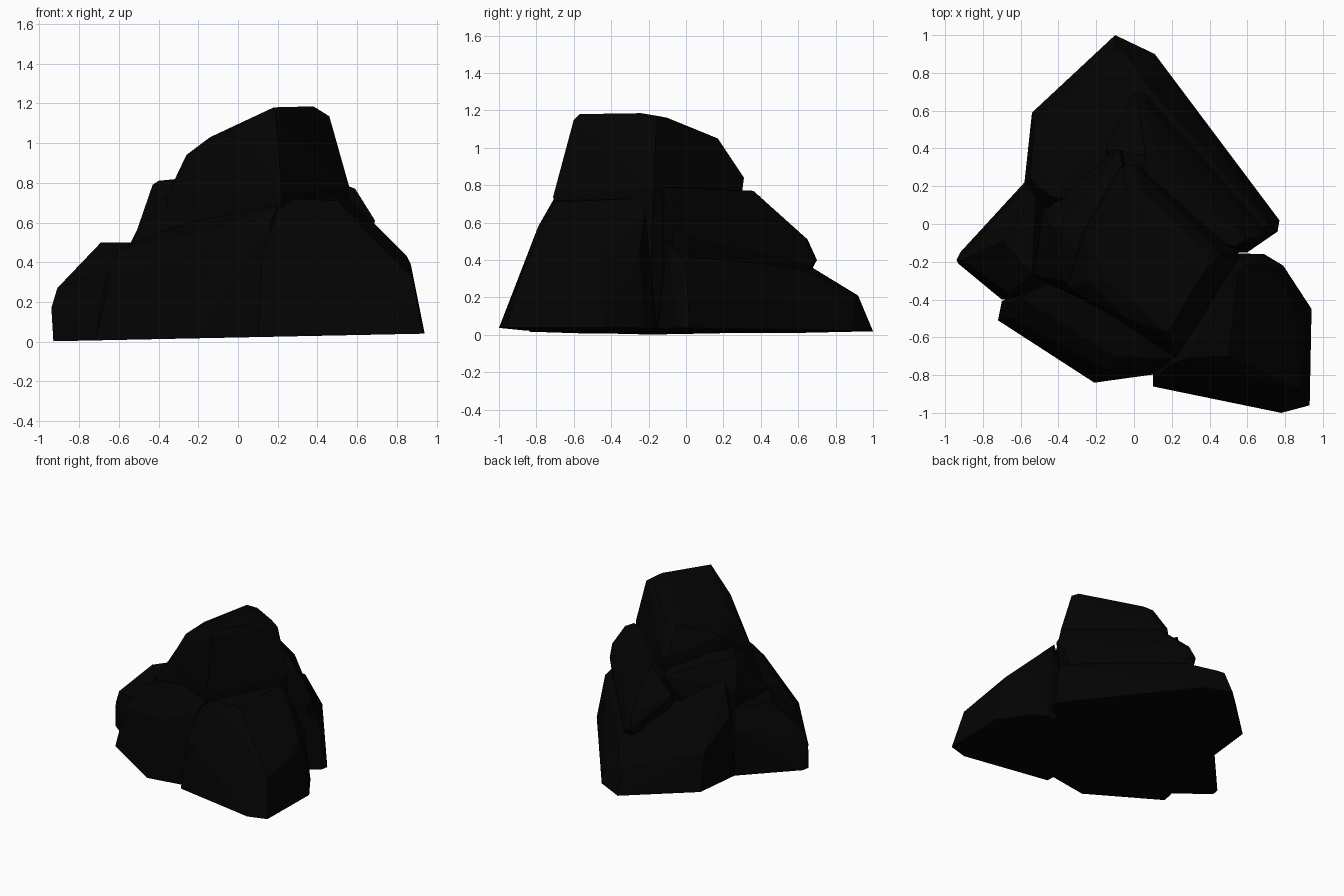
import bpy, bmesh

stone = bpy.data.materials.new("dark_stone")
stone.diffuse_color = (0.001, 0.001, 0.001, 1)


def rock(name, foot, upper):
    """Convex faceted boulder: foot outline on the tilted ground cut, plus upper corners."""
    bm = bmesh.new()
    for x, y in foot:
        bm.verts.new((x, y, 0.021 + 0.0205 * x))
    for p in upper:
        bm.verts.new(p)
    res = bmesh.ops.convex_hull(bm, input=bm.verts[:])
    junk = {v for v in res["geom_interior"] + res["geom_unused"]
            if isinstance(v, bmesh.types.BMVert) and v.is_valid}
    loose = [v for v in bm.verts if v in junk or not v.link_faces]
    bmesh.ops.delete(bm, geom=loose, context='VERTS')
    bmesh.ops.recalc_face_normals(bm, faces=bm.faces[:])
    me = bpy.data.meshes.new(name)
    bm.to_mesh(me)
    bm.free()
    me.materials.append(stone)
    ob = bpy.data.objects.new(name, me)
    bpy.context.collection.objects.link(ob)
    return ob


# Wide low wedge across the whole back
rock("back_boulder",
     [(-0.1, 1.0), (0.11, 0.9), (0.77, 0.02), (0.76, -0.04), (0.6, -0.15), (-0.4, -0.2),
      (-0.58, 0.22), (-0.54, 0.59)],
     [(-0.09, 0.92, 0.21), (-0.04, 0.9, 0.22), (0.1, 0.7, 0.32), (-0.53, 0.52, 0.3),
      (-0.55, 0.24, 0.48), (-0.45, 0.15, 0.68), (0.71, 0.0, 0.38), (0.62, -0.1, 0.5)])

# Slab overhanging the wedge at the back right
rock("right_back_slab",
     [(0.5, 0.1), (0.5, -0.12), (0, -0.2), (-0.1, 0.4), (0.1, 0.5)],
     [(0.0, 0.7, 0.4), (0.07, 0.68, 0.38), (0.02, 0.65, 0.51), (0.05, 0.64, 0.5),
      (0.12, 0.39, 0.71), (0.06, 0.36, 0.77), (0.59, -0.08, 0.77), (0.54, -0.12, 0.79),
      (0.69, -0.06, 0.61), (0.67, 0.0, 0.53), (-0.15, 0.4, 0.6), (0.1, 0, 0.78)])

# Tall central rock with the flat summit
rock("peak",
     [(-0.4, -0.3), (0.2, -0.68), (0.55, -0.2), (0.3, 0.2), (-0.3, 0.1)],
     [(0.18, -0.57, 1.18), (0.19, -0.6, 1.15), (0.38, -0.24, 1.185), (0.46, -0.16, 1.135),
      (0.4, -0.15, 1.17), (0.22, -0.71, 0.74), (0.56, -0.17, 0.78), (0.17, -0.1, 1.16),
      (-0.04, 0.17, 1.05), (0.05, 0.17, 1.05), (-0.06, 0.31, 0.84), (0.0, 0.31, 0.84),
      (-0.26, -0.05, 0.94), (-0.24, -0.31, 0.95), (-0.14, -0.3, 1.03), (-0.36, -0.33, 0.73),
      (0.04, -0.54, 1.06), (-0.04, -0.5, 1.03)])

# Shoulder leaning on the left of the peak
rock("left_shoulder",
     [(-0.55, -0.28), (-0.1, -0.55), (0.1, 0.2), (-0.5, 0.1)],
     [(-0.43, -0.03, 0.79), (-0.4, -0.02, 0.81), (-0.34, -0.1, 0.81), (-0.53, -0.27, 0.5),
      (-0.37, -0.3, 0.72), (-0.36, 0.02, 0.8), (-0.48, 0.06, 0.6), (-0.05, -0.5, 0.8),
      (0.0, 0.0, 0.85), (-0.08, 0.4, 0.74), (-0.25, 0.1, 0.78)])

# Small boulder on the far left
rock("left_boulder",
     [(-0.93, -0.21), (-0.92, -0.15), (-0.77, -0.01), (-0.58, 0.22), (-0.2, 0.1), (-0.3, -0.4), (-0.7, -0.4)],
     [(-0.94, -0.19, 0.17), (-0.91, -0.19, 0.27), (-0.82, -0.17, 0.35), (-0.69, -0.09, 0.5),
      (-0.66, -0.37, 0.35), (-0.54, -0.27, 0.5), (-0.52, 0.14, 0.5), (-0.57, 0.2, 0.35)])

# Ledge across the front left
rock("front_left_boulder",
     [(-0.72, -0.51), (-0.21, -0.84), (0.15, -0.79), (0.3, -0.4), (-0.3, -0.2), (-0.7, -0.41)],
     [(-0.66, -0.42, 0.36), (-0.64, -0.5, 0.33), (-0.6, -0.39, 0.46), (-0.46, -0.32, 0.52),
      (-0.4, -0.36, 0.55), (-0.15, -0.77, 0.47), (0.16, -0.75, 0.6), (0.2, -0.71, 0.68),
      (0.22, -0.6, 0.73), (-0.1, -0.7, 0.57)])

# Big block at the front right
rock("front_right_boulder",
     [(0.1, -0.86), (0.78, -1.0), (0.93, -0.96), (0.94, -0.45), (0.79, -0.22), (0.69, -0.16), (0.4, -0.15), (0.1, -0.7)],
     [(0.87, -0.46, 0.39), (0.85, -0.45, 0.43), (0.88, -0.88, 0.32), (0.77, -0.86, 0.38),
      (0.76, -0.25, 0.42), (0.69, -0.3, 0.55), (0.6, -0.22, 0.66), (0.28, -0.71, 0.72),
      (0.5, -0.7, 0.71), (0.57, -0.79, 0.58), (0.55, -0.25, 0.73), (0.12, -0.81, 0.42),
      (0.2, -0.74, 0.66)])
